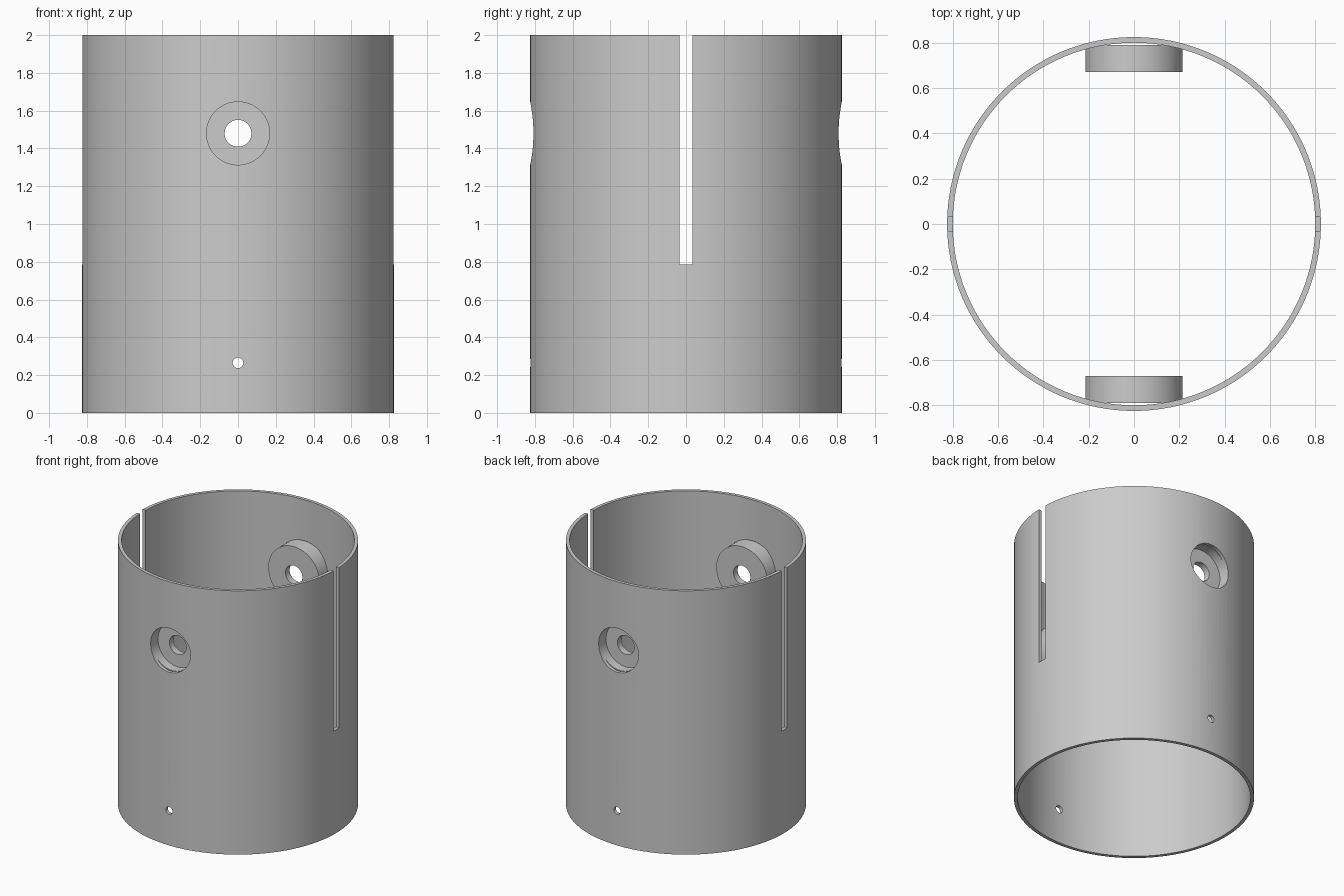
import bpy
import math
from math import radians

if "Cube" in bpy.data.objects:
    bpy.data.objects.remove(bpy.data.objects["Cube"], do_unlink=True)

HEIGHT, OUTER, INNER = 2.0, 0.825, 0.80
PORT_Z, PIN_Z, SLOT_BOTTOM = 1.48, 0.265, 0.785
BOSS_FACE, RECESS_FLOOR = 0.67, 0.72

grey = bpy.data.materials.new("plain grey")
grey.use_nodes = True
colour = (0.6, 0.6, 0.6, 1.0)
grey.diffuse_color = colour
grey.node_tree.nodes["Principled BSDF"].inputs["Base Color"].default_value = colour


def upright(name, radius, z0, z1):
    bpy.ops.mesh.primitive_cylinder_add(vertices=128, radius=radius, depth=z1 - z0,
                                        location=(0, 0, (z0 + z1) / 2))
    bpy.context.object.name = name
    return bpy.context.object


def radial(name, radius, y0, y1, z, side):
    """Cylinder lying along y, between two distances from the axis."""
    bpy.ops.mesh.primitive_cylinder_add(vertices=64, radius=radius, depth=y1 - y0,
                                        location=(0, side * (y0 + y1) / 2, z),
                                        rotation=(radians(90), 0, 0))
    bpy.context.object.name = name
    return bpy.context.object


def combine(target, tool, operation):
    mod = target.modifiers.new(operation.lower(), 'BOOLEAN')
    mod.operation, mod.object, mod.solver = operation, tool, 'EXACT'
    bpy.context.view_layer.objects.active = target
    bpy.ops.object.modifier_apply(modifier=mod.name)
    bpy.data.objects.remove(tool, do_unlink=True)


# Thin open tube
tube = upright("slotted_tube", OUTER, 0, HEIGHT)
combine(tube, upright("bore", INNER, -0.1, HEIGHT + 0.1), 'DIFFERENCE')

# Front and back: inner boss, outer recess, through hole and small pin hole
for side in (-1, 1):
    combine(tube, radial("boss", 0.215, BOSS_FACE, 0.79, PORT_Z, side), 'UNION')
    combine(tube, radial("recess", 0.167, RECESS_FLOOR, 1.0, PORT_Z, side), 'DIFFERENCE')
    combine(tube, radial("port", 0.071, 0.5, 1.0, PORT_Z, side), 'DIFFERENCE')
    combine(tube, radial("pin_hole", 0.028, 0.5, 1.0, PIN_Z, side), 'DIFFERENCE')

# Slots on the left and right, open at the top
for side in (-1, 1):
    bpy.ops.mesh.primitive_cube_add(size=1, location=(side * 0.8, 0, SLOT_BOTTOM + 0.75))
    slot = bpy.context.object
    slot.scale = (0.3, 0.068, 1.5)
    combine(tube, slot, 'DIFFERENCE')

# Finish
tube.data.materials.clear()
tube.data.materials.append(grey)
for face in tube.data.polygons:
    face.material_index = 0
bpy.ops.object.select_all(action='DESELECT')
tube.select_set(True)
bpy.context.view_layer.objects.active = tube
bpy.ops.object.shade_smooth_by_angle(angle=radians(30))
